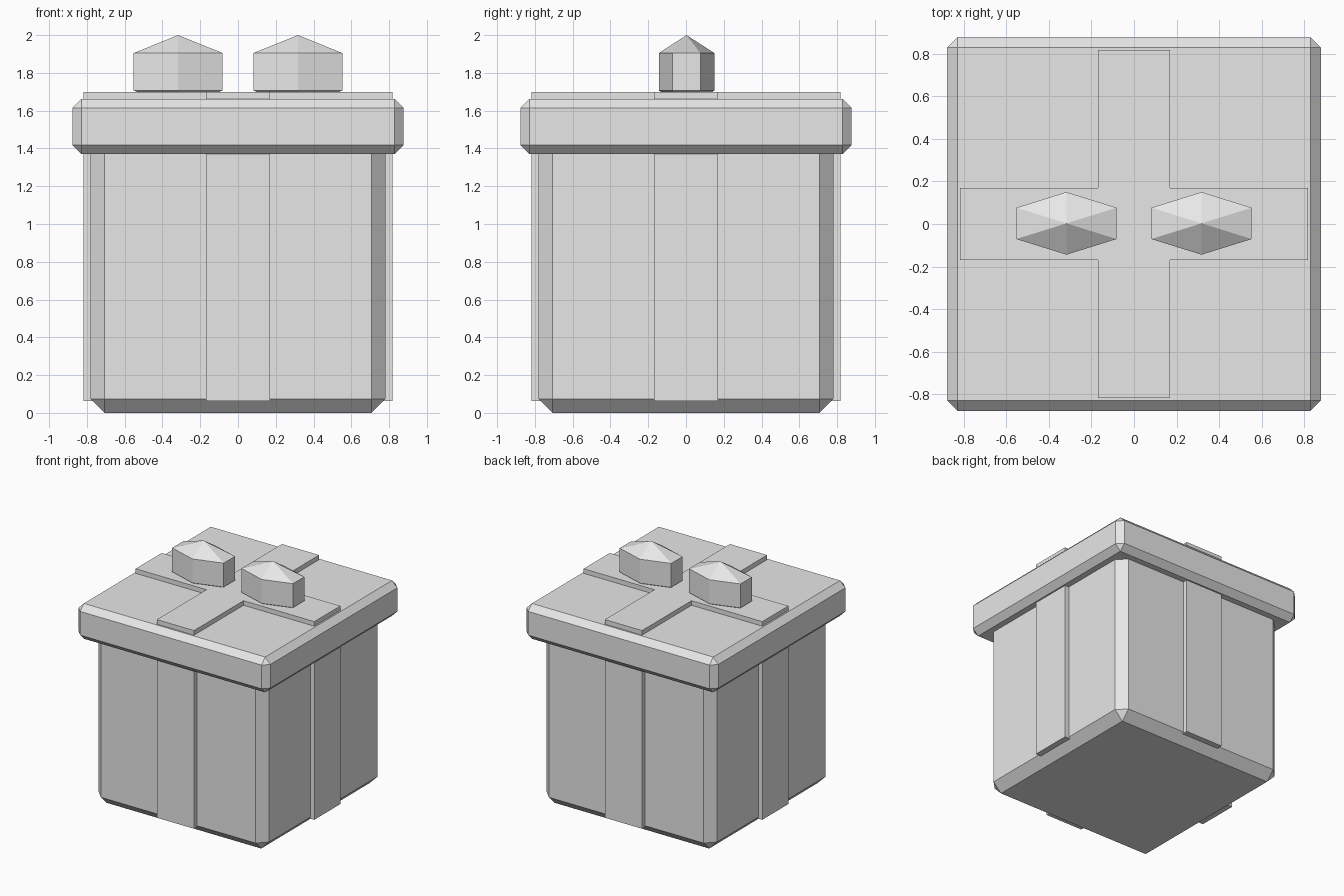
import bpy, bmesh, math

if "Cube" in bpy.data.objects:
    bpy.data.objects.remove(bpy.data.objects["Cube"])

grey = bpy.data.materials.new("light grey")
grey.diffuse_color = (0.8, 0.8, 0.8, 1)
grey.use_nodes = True
grey.node_tree.nodes["Principled BSDF"].inputs["Base Color"].default_value = grey.diffuse_color


def finish(name, bm):
    bmesh.ops.recalc_face_normals(bm, faces=bm.faces[:])
    mesh = bpy.data.meshes.new(name)
    bm.to_mesh(mesh)
    bm.free()
    mesh.materials.append(grey)
    obj = bpy.data.objects.new(name, mesh)
    bpy.context.collection.objects.link(obj)
    return obj


def bevelled_box(name, half, z0, z1, bevel):
    bm = bmesh.new()
    bmesh.ops.create_cube(bm, size=1)
    for v in bm.verts:
        v.co = (v.co.x * 2 * half, v.co.y * 2 * half, z1 if v.co.z > 0 else z0)
    bmesh.ops.bevel(bm, geom=bm.edges[:], offset=bevel, segments=1,
                    affect='EDGES', profile=0.5)
    return finish(name, bm)


def ribbon_cross(name, reach, half, z0, z1):
    # Plus-shaped outline, one corner group per quarter turn
    bm = bmesh.new()
    verts = []
    for k in range(4):
        c, s = round(math.cos(k * math.pi / 2)), round(math.sin(k * math.pi / 2))
        for x, y in ((reach, -half), (reach, half), (half, half)):
            verts.append(bm.verts.new((x * c - y * s, x * s + y * c, z0)))
    face = bm.faces.new(verts)
    top = bmesh.ops.extrude_face_region(bm, geom=[face], use_keep_orig=True)["geom"]
    for v in top:
        if isinstance(v, bmesh.types.BMVert):
            v.co.z = z1
    return finish(name, bm)


def bow_loop(name, x, rx, ry, heights):
    # Six-sided faceted knob: point, two rings, point
    bottom, low, high, top = heights
    bm = bmesh.new()
    rings = []
    for z in (low, high):
        angles = [math.radians(30 + 60 * k) for k in range(6)]
        rings.append([bm.verts.new((x + rx * math.cos(a), 0.003 + ry * math.sin(a), z))
                      for a in angles])
    tip = bm.verts.new((x, 0.003, top))
    base = bm.verts.new((x, 0.003, bottom))
    for i in range(6):
        j = (i + 1) % 6
        bm.faces.new((rings[0][i], rings[0][j], rings[1][j], rings[1][i]))
        bm.faces.new((rings[1][i], rings[1][j], tip))
        bm.faces.new((rings[0][j], rings[0][i], base))
    return finish(name, bm)


# Box and its overhanging lid
bevelled_box("box_body", 0.78, 0.0, 1.56, 0.073)
bevelled_box("box_lid", 0.877, 1.37, 1.662, 0.048)

# Crossed ribbons wrapping the sides and top
ribbon_cross("ribbon", 0.817, 0.17, 0.062, 1.70)

# Pair of bow loops on top
for side, sx in (("left", -1), ("right", 1)):
    bow_loop("bow_loop_" + side, sx * 0.317, 0.272, 0.147, (1.61, 1.707, 1.905, 2.0))
